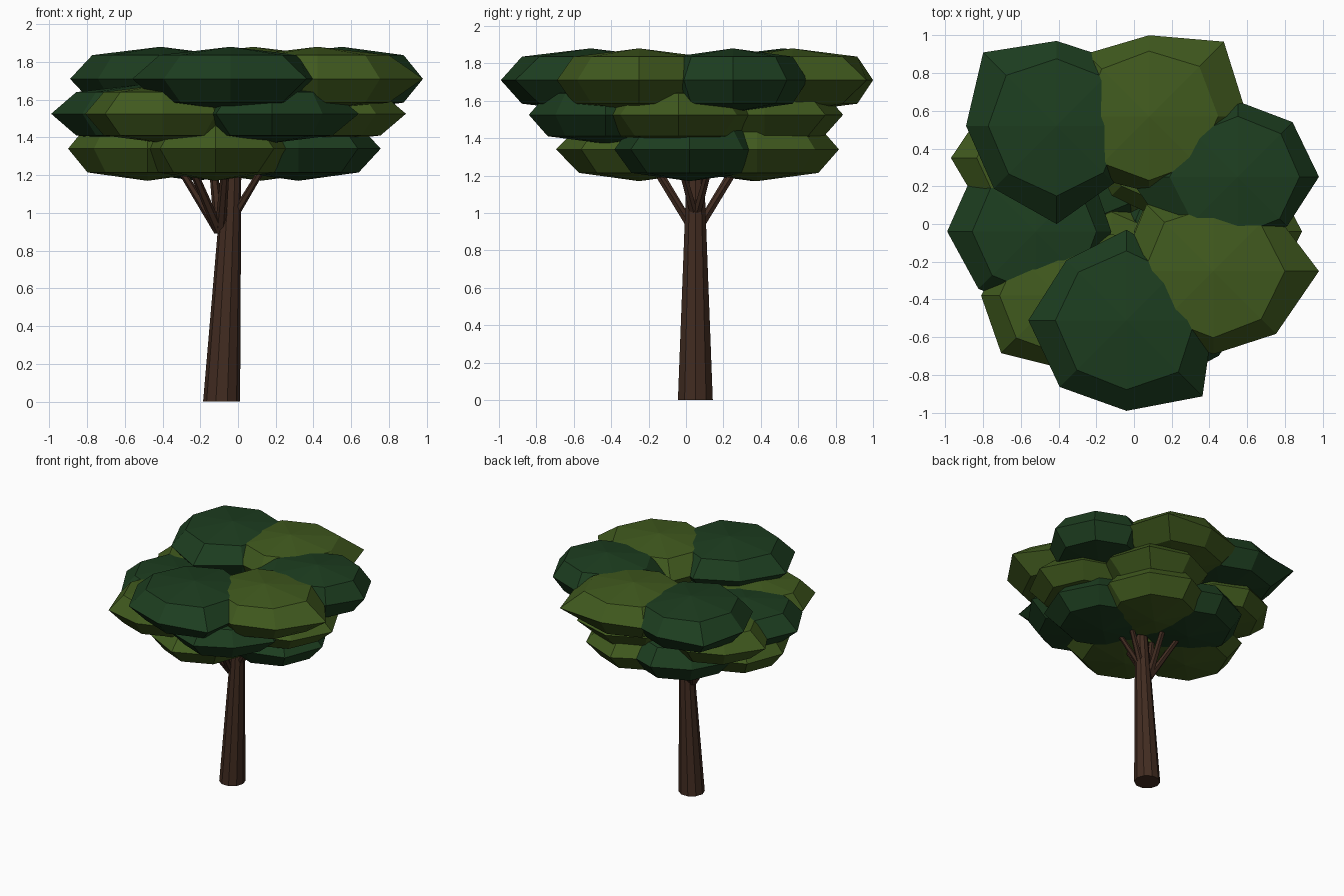
import bpy, bmesh, math, random
from mathutils import Vector

if "Cube" in bpy.data.objects:
    bpy.data.objects.remove(bpy.data.objects["Cube"])

random.seed(4)

def material(name, col):
    m = bpy.data.materials.new(name)
    m.diffuse_color = (*col, 1)
    m.use_nodes = True
    m.node_tree.nodes["Principled BSDF"].inputs["Base Color"].default_value = m.diffuse_color
    return m

DARK = material("dark_green", (0.012, 0.047, 0.014))
LIGHT = material("olive_green", (0.052, 0.102, 0.013))
BARK = material("bark_brown", (0.054, 0.025, 0.015))

def finish(name, bm, mat):
    bmesh.ops.recalc_face_normals(bm, faces=bm.faces)
    me = bpy.data.meshes.new(name)
    bm.to_mesh(me)
    bm.free()
    me.materials.append(mat)
    ob = bpy.data.objects.new(name, me)
    bpy.context.collection.objects.link(ob)

def loft(bm, rings):
    for lo, hi in zip(rings, rings[1:]):
        n = len(lo)
        for i in range(n):
            bm.faces.new((lo[i], lo[(i + 1) % n], hi[(i + 1) % n], hi[i]))

def limb(name, p, q, r0, r1, sides):
    """Tapered limb with horizontal end caps."""
    bm = bmesh.new()
    rings = []
    for c, r in ((p, r0), (q, r1)):
        rings.append([bm.verts.new(Vector(c) + Vector((r * math.cos(2 * math.pi * i / sides),
                      r * math.sin(2 * math.pi * i / sides), 0))) for i in range(sides)])
    loft(bm, rings)
    bm.faces.new(rings[0])
    bm.faces.new(rings[1])
    finish(name, bm, BARK)

def clump(name, x, y, z, radii, mat, h=0.17):
    """Flattened eight-sided leaf clump: uneven rim, rounder rings above and below."""
    bm = bmesh.new()
    mean = sum(radii) / 8
    inner = [0.76 * (0.7 * mean + 0.3 * r) for r in radii]
    rings = []
    for rs, dz in ((inner, -0.74), (radii, 0), (inner, 0.74)):
        rings.append([bm.verts.new((x + r * math.cos(i * math.pi / 4),
                                    y + r * math.sin(i * math.pi / 4), z + dz * h))
                      for i, r in enumerate(rs)])
    loft(bm, rings)
    for ring, dz in ((rings[0], -h), (rings[2], h)):
        apex = bm.verts.new((x, y, z + dz))
        for i in range(8):
            bm.faces.new((ring[i], ring[(i + 1) % 8], apex))
    finish(name, bm, mat)

# trunk and branches
limb("trunk", (-0.087, 0.05, 0), (-0.027, 0.05, 1.32), 0.098, 0.045, 10)
fork = (-0.095, 0.05, 0.89)
for i, (x, y) in enumerate([(-0.36, 0.05), (-0.28, -0.20), (-0.28, 0.30),
                            (-0.06, -0.22), (-0.06, 0.32), (-0.14, 0.05)]):
    limb(f"branch_{i}", fork, (x, y, 1.32), 0.03, 0.02, 6)
for i, y in enumerate((-0.04, 0.14)):
    limb(f"side_branch_{i}", (-0.03, 0.05, 0.97), (0.17, y, 1.3), 0.026, 0.018, 6)

# upper canopy
upper = [(-0.41, 0.52, DARK, (.42, .48, .45, .55, .48, .47, .52, .43)),
         (0.08, 0.57, LIGHT, (.52, .56, .43, .47, .45, .45, .40, .45)),
         (0.55, 0.25, DARK, (.43, .41, .40, .42, .58, .48, .36, .37)),
         (0.42, -0.25, LIGHT, (.56, .45, .40, .50, .50, .47, .44, .47)),
         (-0.04, -0.51, DARK, (.46, .42, .48, .45, .52, .50, .48, .57))]
for i, (x, y, mat, radii) in enumerate(upper):
    clump(f"upper_clump_{i}", x, y, 1.71, radii, mat)

# middle canopy
middle = [(-0.52, -0.04, DARK, (.40, .42, .42, .46, .47, .43, .42, .44)),
          (-0.40, -0.38, LIGHT, (.45, .45, .38, .38, .41, .43, .38, .40)),
          (0.18, -0.43, DARK, (.46, .40, .40, .40, .38, .42, .41, .38)),
          (0.42, -0.04, LIGHT, (.47, .44, .42, .42, .42, .40, .42, .44)),
          (0.15, 0.42, LIGHT, (.44, .46, .42, .40, .40, .38, .40, .44)),
          (-0.52, 0.35, LIGHT, (.40, .38, .38, .38, .45, .40, .38, .40))]
for i, (x, y, mat, radii) in enumerate(middle):
    clump(f"middle_clump_{i}", x, y, 1.525, radii, mat, 0.155)

# lower canopy
lower = [(-0.12, -0.25, LIGHT), (0.32, 0.02, DARK), (0.12, 0.38, LIGHT),
         (-0.48, 0.02, LIGHT), (-0.22, 0.36, DARK)]
for i, (x, y, mat) in enumerate(lower):
    clump(f"lower_clump_{i}", x, y, 1.34,
          [random.uniform(0.39, 0.45) for _ in range(8)], mat)
